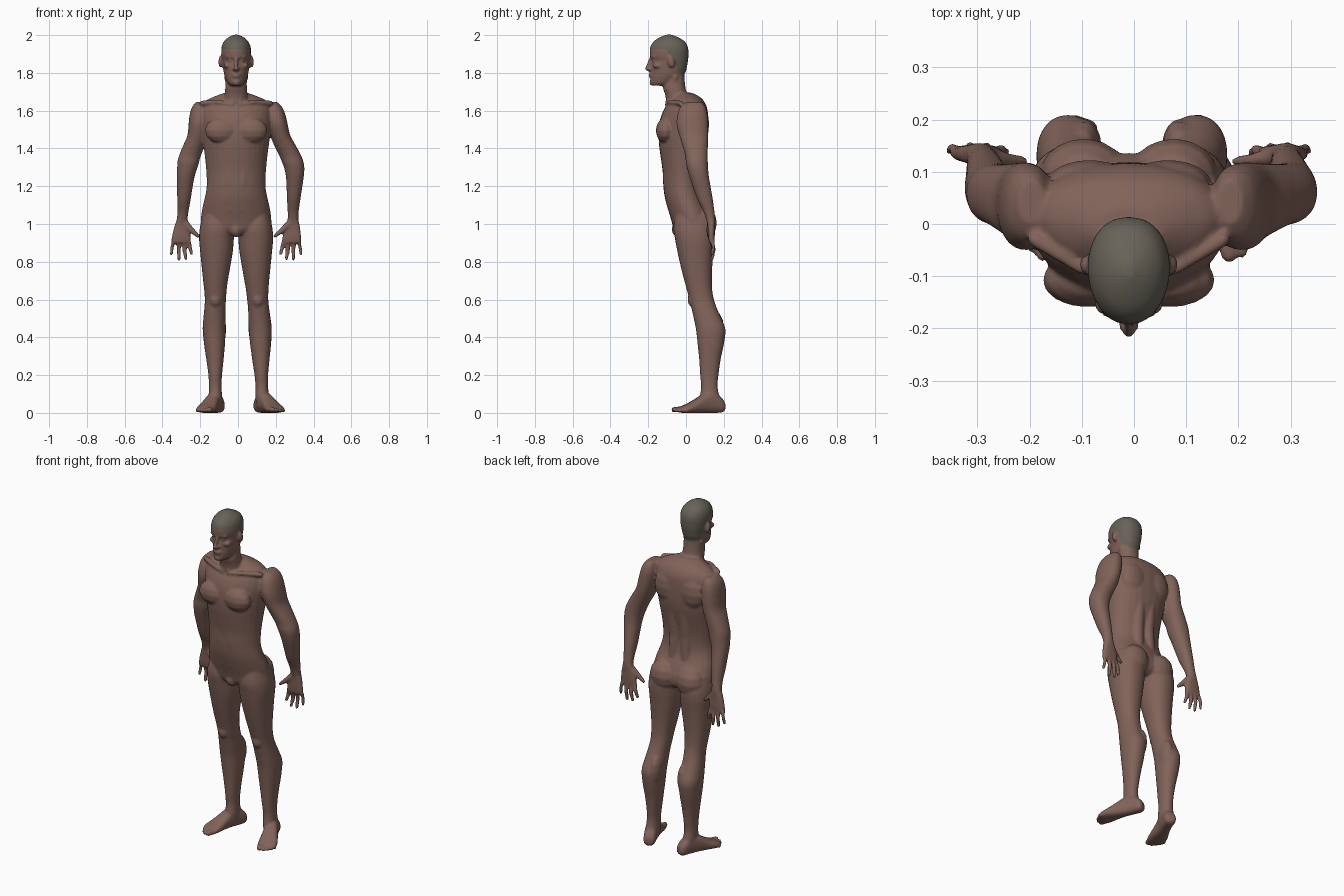
import bpy, bmesh, math
from mathutils import Matrix, Vector

bm = bmesh.new()
SIDES = (1, -1)


def plain(x, y, z):
    return Vector((x, y, z))


def bridge(rings):
    """Closed skin through rings of points."""
    rings = [[bm.verts.new(p) for p in ring] for ring in rings]
    n = len(rings[0])
    for a, b in zip(rings, rings[1:]):
        for k in range(n):
            bm.faces.new((a[k], a[(k + 1) % n], b[(k + 1) % n], b[k]))
    bm.faces.new(rings[0])
    bm.faces.new(rings[-1])


def smooth_rows(rows, sub=4):
    """Catmull-Rom interpolation between cross-section rows."""
    out, n = [], len(rows)
    for i in range(n - 1):
        a, b, c, d = (rows[max(0, min(n - 1, i + k))] for k in (-1, 0, 1, 2))
        for j in range(sub):
            t = j / sub
            out.append([0.5 * (2 * q + (r - p) * t + (2 * p - 5 * q + 4 * r - s) * t * t
                               + (3 * q - p - 3 * r + s) * t ** 3)
                        for p, q, r, s in zip(a, b, c, d)])
    return out + [list(rows[-1])]


def loft(rows, place, power=2.2, taper=0.0, n=28):
    """Rows are (station, u0, u1, v0, v1); place maps (u, v, station) to space."""
    rings = []
    for s, u0, u1, v0, v1 in smooth_rows(rows):
        ring = []
        for k in range(n):
            c, d = math.cos(2 * math.pi * k / n), math.sin(2 * math.pi * k / n)
            u = math.copysign(abs(c) ** (2 / power), c) * (1 - taper * max(0, -d))
            v = math.copysign(abs(d) ** (2 / power), d)
            ring.append(place((u0 + u1) / 2 + u * (u1 - u0) / 2,
                              (v0 + v1) / 2 + v * (v1 - v0) / 2, s))
        rings.append(ring)
    bridge(rings)


def capsule(a, b, ra, rb, place, n=12):
    """Round-ended rod from a to b."""
    a, b = Vector(a), Vector(b)
    w = (b - a).normalized()
    u = w.orthogonal().normalized()
    v = w.cross(u)
    rings = []
    for c, r, angles in ((a, ra, (-80, -55, -28, 0)), (b, rb, (0, 28, 55, 80))):
        for deg in angles:
            h, q = r * math.sin(math.radians(deg)), r * math.cos(math.radians(deg))
            rings.append([place(*(c + w * h + u * q * math.cos(t) + v * q * math.sin(t)))
                          for t in (2 * math.pi * k / n for k in range(n))])
    bridge(rings)


def tube(points, place):
    """Rounded tube through (x, y, z, radius) points."""
    for a, b in zip(points, points[1:]):
        capsule(a[:3], b[:3], a[3], b[3], place)


def ball(c, r, rot=0.0):
    m = Matrix.Translation(c) @ Matrix.Rotation(rot, 4, 'X') @ Matrix.Diagonal((*r, 1))
    capsule((0, 0, -.01), (0, 0, .01), 1, 1, lambda x, y, z: m @ Vector((x, y, z)), 18)


def centred(rows):
    return [(z, -w, w, y0, y1) for z, w, y0, y1 in rows]


# Torso, neck and head
loft(centred([(1.695, .06, -.05, .03), (1.675, .115, -.065, .07), (1.65, .165, -.085, .095),
              (1.61, .188, -.115, .113), (1.55, .19, -.138, .118), (1.48, .182, -.145, .118),
              (1.42, .174, -.143, .112), (1.36, .166, -.135, .10), (1.28, .158, -.124, .083),
              (1.20, .156, -.12, .077), (1.14, .166, -.112, .088), (1.08, .18, -.096, .115),
              (1.02, .187, -.078, .135), (.97, .18, -.064, .13), (.945, .11, -.04, .10)]),
     plain, 2.3, .2)
loft(centred([(1.80, .052, -.10, -.01), (1.73, .057, -.122, -.004), (1.69, .06, -.112, .006),
              (1.65, .067, -.105, .03), (1.58, .08, -.10, .07)]), plain)
loft(centred([(1.732, .028, -.178, -.11), (1.747, .045, -.187, -.06), (1.78, .06, -.187, -.018),
              (1.81, .067, -.184, 0), (1.842, .072, -.184, .007), (1.866, .075, -.179, .011),
              (1.888, .078, -.191, .013), (1.92, .079, -.192, .013), (1.945, .075, -.186, .007),
              (1.97, .062, -.168, -.01), (1.99, .038, -.135, -.045), (2.002, .012, -.105, -.075)]),
     plain, 2.25, .12)

# Face details
tube([(0, -.186, 1.876, .008), (0, -.199, 1.842, .010), (0, -.206, 1.823, .012)], plain)
ball((0, -.188, 1.791), (.024, .009, .006))
ball((0, -.187, 1.779), (.020, .009, .007))
ball((0, -.180, 1.75), (.022, .014, .017))
for s in SIDES:
    ball((s * .012, -.193, 1.820), (.009, .012, .008))
    ball((s * .030, -.165, 1.865), (.014, .014, .011))
    ball((s * .045, -.150, 1.838), (.022, .026, .014))
    ball((s * .082, -.078, 1.858), (.012, .018, .032), .2)
    tube([(s * .012, -.184, 1.884, .008), (s * .045, -.168, 1.886, .009)], plain)
    # Neck muscles, collar bones, chest, back and buttocks
    tube([(s * .052, -.055, 1.78, .013), (s * .018, -.098, 1.645, .012)], plain)
    tube([(s * .02, -.100, 1.632, .012), (s * .09, -.085, 1.645, .012),
          (s * .18, -.03, 1.64, .014)], plain)
    ball((s * .078, -.108, 1.495), (.088, .052, .068))
    ball((s * .075, .075, 1.53), (.085, .048, .10))
    tube([(s * .04, .065, 1.12, .034), (s * .036, .058, 1.25, .036),
          (s * .036, .072, 1.45, .04)], plain)
    ball((s * .086, .092, 1.005), (.086, .072, .088))
    tube([(s * .034, -.085, 1.40, .042), (s * .034, -.082, 1.22, .040),
          (s * .028, -.06, 1.08, .036)], plain)
ball((0, -.040, .972), (.036, .036, .042))

# Legs, feet and toes
leg = [(1.05, .03, .175, -.055, .125), (.98, .010, .192, -.066, .15), (.92, .012, .196, -.058, .152),
       (.85, .018, .19, -.045, .145), (.75, .035, .18, -.022, .138), (.66, .05, .171, .002, .138),
       (.60, .056, .168, .018, .148), (.55, .06, .172, .03, .165), (.50, .06, .178, .041, .187),
       (.44, .061, .183, .053, .209), (.36, .067, .177, .062, .20), (.28, .076, .167, .07, .183),
       (.20, .086, .158, .075, .172), (.14, .09, .157, .08, .167), (.08, .088, .158, .075, .178),
       (.03, .092, .15, .09, .188)]
foot = [(0, -.02, .02, .015, .05), (.015, -.032, .032, .002, .075), (.06, -.036, .036, 0, .11),
        (.11, -.036, .04, 0, .105), (.16, -.042, .048, 0, .076), (.20, -.048, .055, 0, .053),
        (.235, -.05, .054, 0, .037), (.255, -.045, .04, .004, .026)]
toes = [(-.032, .286, .015), (-.008, .288, .011), (.013, .278, .0105), (.031, .264, .010),
        (.046, .247, .010)]
for s in SIDES:
    loft(leg, lambda u, v, z: Vector((s * u, v, z)))
    ball((s * .113, .045, .60), (.036, .037, .045))
    ball((s * .092, .150, .45), (.034, .052, .09))
    yaw = math.radians(23 if s > 0 else 19)
    sn, cs = math.sin(yaw), math.cos(yaw)

    def on_foot(u, f, z):
        return Vector((s * (.10 + u * cs + f * sn), .203 - f * cs + u * sn, z))

    loft(foot, lambda u, z, f: on_foot(u, f, z), 2.5)
    for u, tip, r in toes:
        tube([(u * .95, .22, .02, r), (u, tip - r, r + .002, r)], on_foot)

# Arms, palms and fingers
arm = [(1.645, .165, .215, .0, .085), (1.62, .155, .238, -.03, .103), (1.58, .15, .253, -.045, .114),
       (1.53, .155, .262, -.05, .118), (1.47, .167, .272, -.036, .118), (1.42, .182, .296, -.02, .116),
       (1.36, .208, .324, -.004, .115), (1.32, .222, .335, .0, .116), (1.26, .24, .337, .015, .12),
       (1.20, .248, .332, .035, .13), (1.13, .255, .326, .06, .142), (1.07, .262, .321, .09, .15),
       (1.03, .265, .322, .105, .155), (1.0, .262, .327, .113, .155)]
palm = [(1.03, .266, .320, .11, .155), (.98, .252, .334, .115, .153), (.93, .243, .342, .118, .152),
        (.90, .247, .344, .123, .15)]
fingers = [[(.255, .133, .925, .012), (.245, .142, .88, .011), (.236, .136, .842, .009)],
           [(.278, .135, .92, .012), (.273, .146, .865, .011), (.266, .138, .815, .009)],
           [(.303, .136, .92, .012), (.304, .147, .865, .011), (.303, .138, .814, .009)],
           [(.328, .137, .925, .011), (.338, .146, .88, .010), (.343, .140, .84, .008)],
           [(.272, .128, 1.0, .018), (.238, .122, .965, .015), (.204, .120, .937, .010)]]
for s in SIDES:
    def on_arm(x, y, z):  # one elbow swings out further than the other
        return Vector((s * x + .025 * max(0, 1 - abs(z - 1.3) / .4), y, z))

    loft(arm, on_arm)
    loft(palm, on_arm, 2.6)
    for f in fingers:
        tube(f, on_arm)

# Slight sideways lean of the whole figure
for v in bm.verts:
    v.co.x += -.01 + .016 * max(0, .7 - v.co.z) / .7
bmesh.ops.recalc_face_normals(bm, faces=bm.faces)

# Fuse all parts into one skin
raw = bpy.data.meshes.new("body_parts")
bm.to_mesh(raw)
bm.free()
body = bpy.data.objects.new("body", raw)
bpy.context.collection.objects.link(body)
fuse = body.modifiers.new("fuse", 'REMESH')
fuse.mode = 'VOXEL'
fuse.voxel_size = .0065
relax = body.modifiers.new("relax", 'SMOOTH')
relax.factor = .5
relax.iterations = 4
bpy.context.view_layer.update()
skin_mesh = bpy.data.meshes.new_from_object(body.evaluated_get(bpy.context.evaluated_depsgraph_get()))
body.modifiers.clear()
body.data = skin_mesh
bpy.data.meshes.remove(raw)

# Colours: skin, with a close-cropped hair cap above the hairline
skin_mesh.materials.clear()
for name, col in (("skin brown", (.22, .125, .10)), ("cropped hair grey", (.135, .122, .098))):
    mat = bpy.data.materials.new(name)
    mat.diffuse_color = (*col, 1)
    skin_mesh.materials.append(mat)
for p in skin_mesh.polygons:
    x, y, z = p.center
    ear = abs(x + .01) > .081 and z < 1.9
    hairline = 1.78 + min(.145, max(0, -y - .02) * 1.7)
    p.material_index = int(z > hairline and not ear)
    p.use_smooth = True
